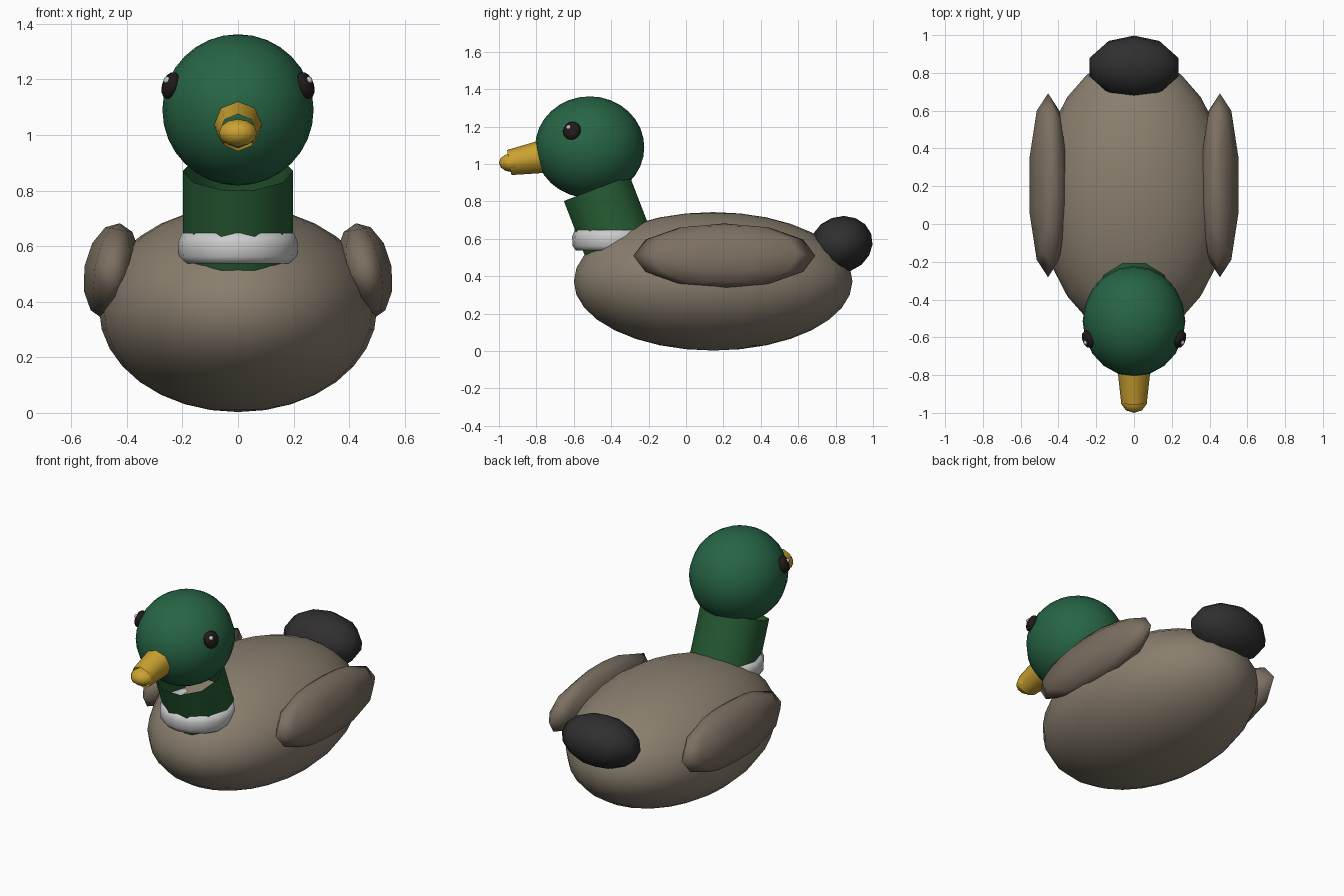
import bpy, bmesh
from math import radians, sin, cos, pi
from mathutils import Vector, Matrix

if "Cube" in bpy.data.objects:
    bpy.data.objects.remove(bpy.data.objects["Cube"])


def material(name, rgb):
    m = bpy.data.materials.new(name)
    m.diffuse_color = (*rgb, 1)
    m.use_nodes = True
    m.node_tree.nodes["Principled BSDF"].inputs["Base Color"].default_value = m.diffuse_color
    return m


taupe = material("taupe", (0.25, 0.21, 0.155))
wing_brown = material("wing_brown", (0.20, 0.16, 0.12))
head_green = material("head_green", (0.02, 0.13, 0.06))
neck_green = material("neck_green", (0.02, 0.11, 0.035))
white = material("white", (0.75, 0.75, 0.75))
gold = material("gold", (0.60, 0.36, 0.03))
charcoal = material("charcoal", (0.03, 0.028, 0.028))
black = material("black", (0.015, 0.01, 0.01))


def finish(name, bm, mat, matrix):
    mesh = bpy.data.meshes.new(name)
    bmesh.ops.recalc_face_normals(bm, faces=bm.faces)
    for f in bm.faces:
        f.smooth = True
    bm.to_mesh(mesh)
    bm.free()
    mesh.materials.append(mat)
    ob = bpy.data.objects.new(name, mesh)
    bpy.context.collection.objects.link(ob)
    ob.matrix_world = matrix
    return ob


def ellipsoid(name, loc, radii, mat, segs, rings, rot=Matrix()):
    bm = bmesh.new()
    bmesh.ops.create_uvsphere(bm, u_segments=segs, v_segments=rings, radius=1)
    bmesh.ops.scale(bm, vec=radii, verts=bm.verts)
    return finish(name, bm, mat, Matrix.Translation(loc) @ rot)


def open_tube(name, start, end, r1, r2, sides, mat, rot):
    a, b = Vector(start), Vector(end)
    bm = bmesh.new()
    bmesh.ops.create_cone(bm, cap_ends=False, segments=sides,
                          radius1=r1, radius2=r2, depth=(b - a).length)
    return finish(name, bm, mat, Matrix.Translation((a + b) / 2) @ rot)


def ring(name, loc, profile, sides, mat):
    bm = bmesh.new()
    loops = []
    for i in range(sides):
        t = 2 * pi * i / sides
        loops.append([bm.verts.new((r * cos(t), r * sin(t), z)) for r, z in profile])
    n = len(profile)
    for i in range(sides):
        p, q = loops[i], loops[(i + 1) % sides]
        for j in range(n):
            k = (j + 1) % n
            bm.faces.new((p[j], q[j], q[k], p[k]))
    return finish(name, bm, mat, Matrix.Translation(loc))


def turn(deg, axis):
    return Matrix.Rotation(radians(deg), 4, axis)


# Body and tail
ellipsoid("body", (0, 0.145, 0.373), (0.5, 0.745, 0.37), taupe, 24, 16)
ellipsoid("tail", (0, 0.83, 0.57), (0.247, 0.17, 0.15), charcoal, 10, 8, turn(20, 'X'))

# Open leaning neck with level collar
open_tube("neck", (0, -0.366, 0.58), (0, -0.477, 0.87), 0.198, 0.198, 10,
          neck_green, turn(21, 'X') @ turn(18, 'Z'))
ring("collar", (0, -0.393, 0.592),
     [(0.15, -0.055), (0.195, -0.055), (0.213, -0.03),
      (0.216, 0.02), (0.202, 0.055), (0.15, 0.055)], 16, white)

# Head
head_c, head_r = Vector((0, -0.515, 1.09)), (0.272, 0.292, 0.272)
ellipsoid("head", head_c, head_r, head_green, 20, 16)

# Open beak with rounded tip
open_tube("beak", (0, -0.748, 1.043), (0, -0.945, 1.008), 0.09, 0.068, 8,
          gold, turn(100, 'X'))
ellipsoid("beak_tip", (0, -0.93, 1.007), (0.072, 0.07, 0.05), gold, 10, 6)

# Wings, eyes and eye highlights on both sides
for s, side in ((1, "left"), (-1, "right")):
    ellipsoid(f"{side}_wing", (s * 0.455, 0.205, 0.51), (0.104, 0.487, 0.175),
              wing_brown, 10, 6, turn(-10 * s, 'Y'))
    eye = Vector((s * 0.243, -0.61, 1.178))
    d = eye - head_c
    normal = Vector([d[i] / head_r[i] ** 2 for i in range(3)])
    aim = normal.to_track_quat('X', 'Z').to_matrix().to_4x4()
    ellipsoid(f"{side}_eye", eye, (0.028, 0.05, 0.05), black, 10, 8, aim)
    ellipsoid(f"{side}_eye_highlight", (s * 0.254, -0.627, 1.196),
              (0.014, 0.014, 0.014), white, 8, 6)
